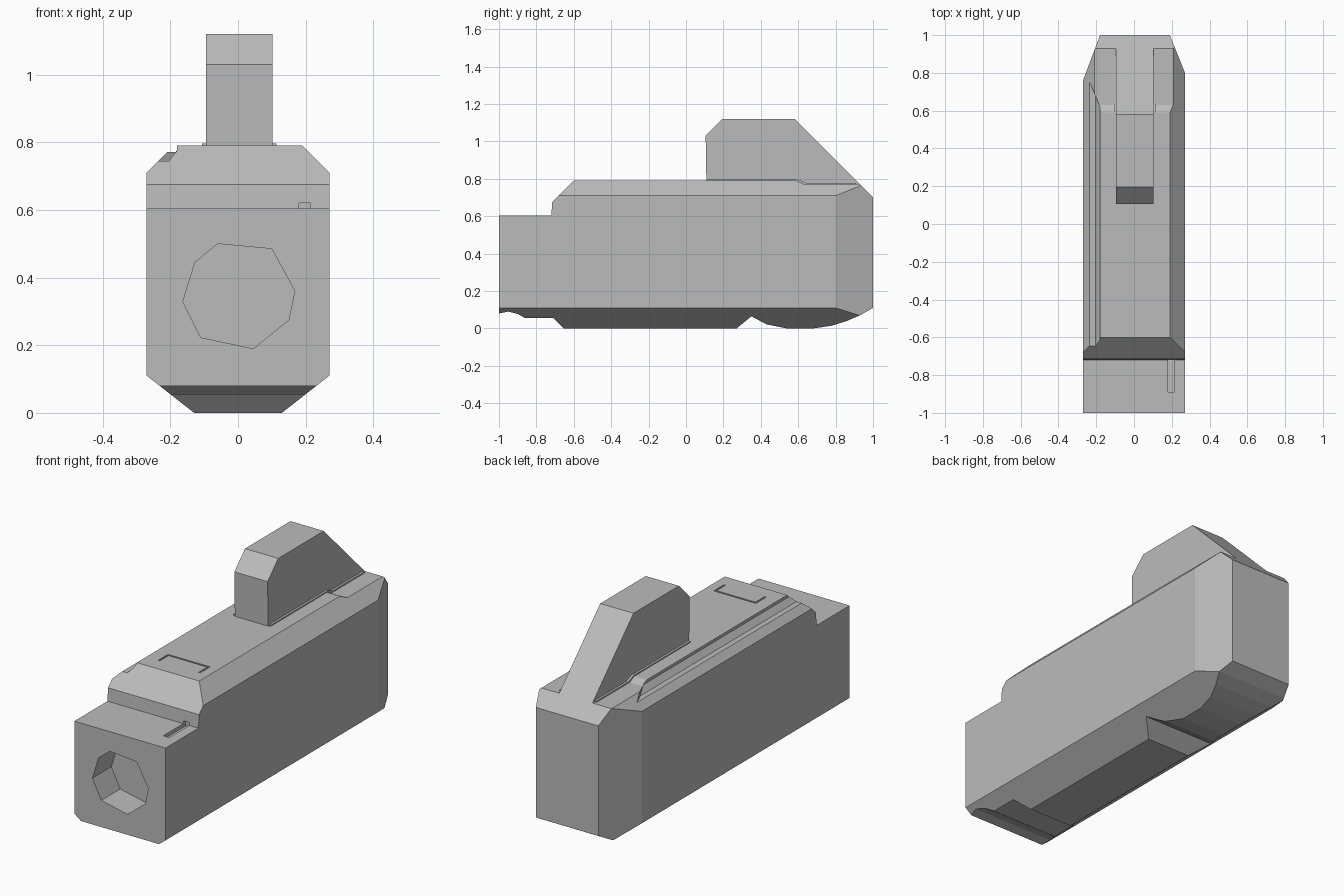
import bpy
import bmesh
from mathutils import Vector

if "Cube" in bpy.data.objects:
    bpy.data.objects.remove(bpy.data.objects["Cube"], do_unlink=True)

grey = bpy.data.materials.new("neutral grey")
grey.use_nodes = True
colour = (0.5, 0.5, 0.5, 1)
grey.diffuse_color = colour
grey.node_tree.nodes["Principled BSDF"].inputs["Base Color"].default_value = colour


def prism(name, points, axis, start, end):
    """Extrude a flat outline along x, y or z; points hold the other two axes."""
    def place(p, depth):
        co = list(p)
        co.insert("xyz".index(axis), depth)
        return co

    bm = bmesh.new()
    base = bm.faces.new([bm.verts.new(place(p, start)) for p in points])
    out = bmesh.ops.extrude_face_region(bm, geom=[base])
    shift = Vector(place((0, 0), end - start))
    bmesh.ops.translate(bm, vec=shift,
                        verts=[v for v in out["geom"] if isinstance(v, bmesh.types.BMVert)])
    bmesh.ops.recalc_face_normals(bm, faces=bm.faces)
    mesh = bpy.data.meshes.new(name)
    bm.to_mesh(mesh)
    bm.free()
    mesh.materials.append(grey)
    ob = bpy.data.objects.new(name, mesh)
    bpy.context.collection.objects.link(ob)
    return ob


def rect(x0, x1, y0, y1):
    return [(x0, y0), (x1, y0), (x1, y1), (x0, y1)]


def combine(target, tool, operation):
    """Apply a boolean and discard the tool."""
    mod = target.modifiers.new("cut", "BOOLEAN")
    mod.operation = operation
    mod.solver = "EXACT"
    mod.object = tool
    bpy.context.view_layer.objects.active = target
    bpy.ops.object.modifier_apply(modifier=mod.name)
    bpy.data.objects.remove(tool, do_unlink=True)


# Body: side profile trimmed by the chamfered section and the tapered plan
side = [(-1, .08), (-1, .605), (-.72, .605), (-.715, .675), (-.6, .79),
        (.59, .79), (.63, .772), (.928, .772), (1, .7), (1, .11),
        (.93, .07), (.86, .04), (.78, .015), (.68, 0), (.54, 0),
        (.43, .022), (.35, .065), (.27, 0), (-.655, 0), (-.71, .055),
        (-.86, .055), (-.9, .078), (-.95, .09)]
body = prism("body", side, "x", -.4, .4)

half = [(.117, -.01), (.27, .11), (.27, .71), (.17, .81)]
section = half + [(-x, z) for x, z in reversed(half)]
combine(body, prism("section", section, "y", -1.2, 1.2), "INTERSECT")

plan = [(-.31, -1.1), (.31, -1.1), (.31, .7), (.15, 1.1), (-.1425, 1.1), (-.31, .653)]
combine(body, prism("plan", plan, "z", -.2, 1), "INTERSECT")

# Eight-sided recess in the front
recess = [(-.06, .5), (.1, .485), (.168, .36), (.15, .275),
          (.045, .19), (-.11, .223), (-.163, .328), (-.127, .445)]
combine(body, prism("recess", recess, "y", -1.1, -.84), "DIFFERENCE")

# Channel along the right shoulder with a slanted rear end
channel = prism("channel", [(-.24, .745), (-.205, .745), (-.18, .775), (-.18, .82), (-.24, .82)],
                "y", -.8, .62)
for v in channel.data.vertices:
    if v.co.y > 0:
        v.co.y += (-.18 - v.co.x) * 2.4
combine(body, channel, "DIFFERENCE")

# Slot on the front step and thin bracket groove on the top
cuts = [(rect(.18, .215, -.89, -.7), .585),
        (rect(-.11, .14, -.445, -.435), .785),
        (rect(-.11, -.1, -.52, -.44), .785),
        (rect(.13, .14, -.52, -.44), .785)]
for outline, floor in cuts:
    top = floor + .035
    combine(body, prism("groove", outline, "z", floor, top), "DIFFERENCE")

# Fin with chamfered front and long rear slope
prism("fin", [(.11, .72), (.105, 1.03), (.195, 1.12), (.58, 1.12), (.93, .77), (.93, .72)],
      "x", -.095, .102)

# Low lip along the foot of the fin
prism("fin_lip", [(.115, .75), (.115, .796), (.6, .796), (.64, .779), (.91, .779), (.91, .75)],
      "x", -.107, .114)
